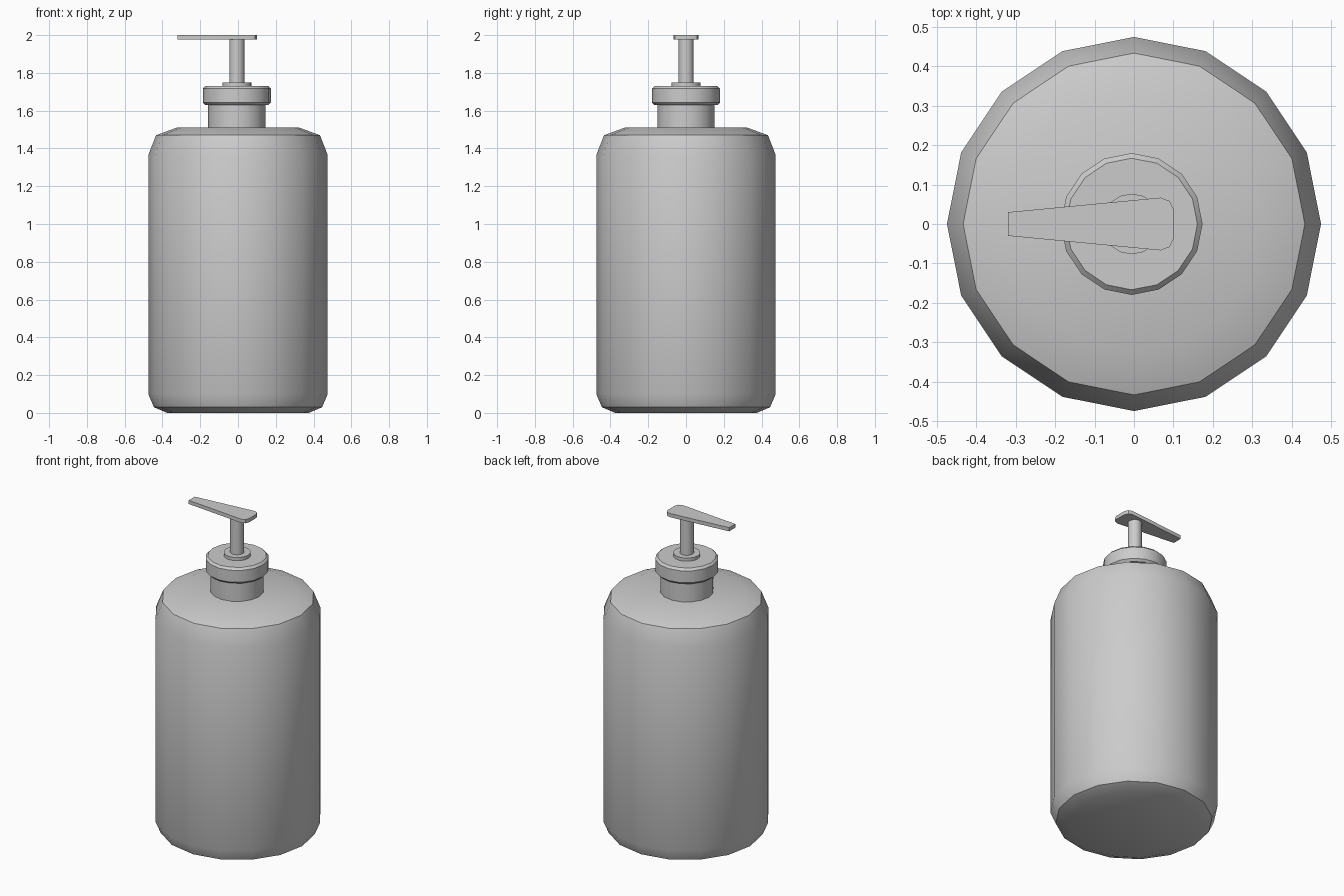
import bpy, bmesh
from math import radians, pi, cos, sin

if "Cube" in bpy.data.objects:
    bpy.data.objects.remove(bpy.data.objects["Cube"])

PUMP_X = -0.006


def finish(name, bm, x=0.0):
    bmesh.ops.recalc_face_normals(bm, faces=bm.faces)
    mesh = bpy.data.meshes.new(name)
    bm.to_mesh(mesh)
    bm.free()
    obj = bpy.data.objects.new(name, mesh)
    bpy.context.collection.objects.link(obj)
    obj.location.x = x
    bpy.ops.object.select_all(action='DESELECT')
    obj.select_set(True)
    bpy.context.view_layer.objects.active = obj
    bpy.ops.object.shade_smooth_by_angle(angle=radians(30))
    return obj


def lathe(name, profile, x=0.0, sides=16):
    """Closed turned solid from (radius, z) points, bottom to top."""
    bm = bmesh.new()
    rings = [[bm.verts.new((r * cos(2 * pi * i / sides), r * sin(2 * pi * i / sides), z))
              for i in range(sides)] for r, z in profile]
    for low, high in zip(rings, rings[1:]):
        for i in range(sides):
            j = (i + 1) % sides
            bm.faces.new((low[i], low[j], high[j], high[i]))
    bm.faces.new(rings[0][::-1])
    bm.faces.new(rings[-1])
    return finish(name, bm, x)


# Bottle with rounded base and shoulder
lathe("bottle_body", [(0.375, 0), (0.445, 0.03), (0.475, 0.10), (0.475, 1.365),
                      (0.434, 1.47), (0.325, 1.51)])

# Neck, collar and pump stem
lathe("neck", [(0.152, 1.49), (0.152, 1.65)], PUMP_X)
lathe("collar", [(0.167, 1.63), (0.18, 1.643), (0.18, 1.717), (0.167, 1.73)], PUMP_X)
lathe("collar_ring", [(0.077, 1.72), (0.077, 1.75)], PUMP_X)
lathe("pump_stem", [(0.04, 1.74), (0.04, 1.985)], PUMP_X)

# Tapered flat pump head, mirrored half outline
half = [(-0.32, 0.03), (0.068, 0.067), (0.091, 0.058), (0.101, 0.036)]
outline = half + [(x, -y) for x, y in reversed(half)]
bm = bmesh.new()
face = bm.faces.new([bm.verts.new((x, y, 1.977)) for x, y in outline])
top = bmesh.ops.extrude_face_region(bm, geom=[face])["geom"]
bmesh.ops.translate(bm, vec=(0, 0, 0.023),
                    verts=[v for v in top if isinstance(v, bmesh.types.BMVert)])
finish("pump_head", bm)
